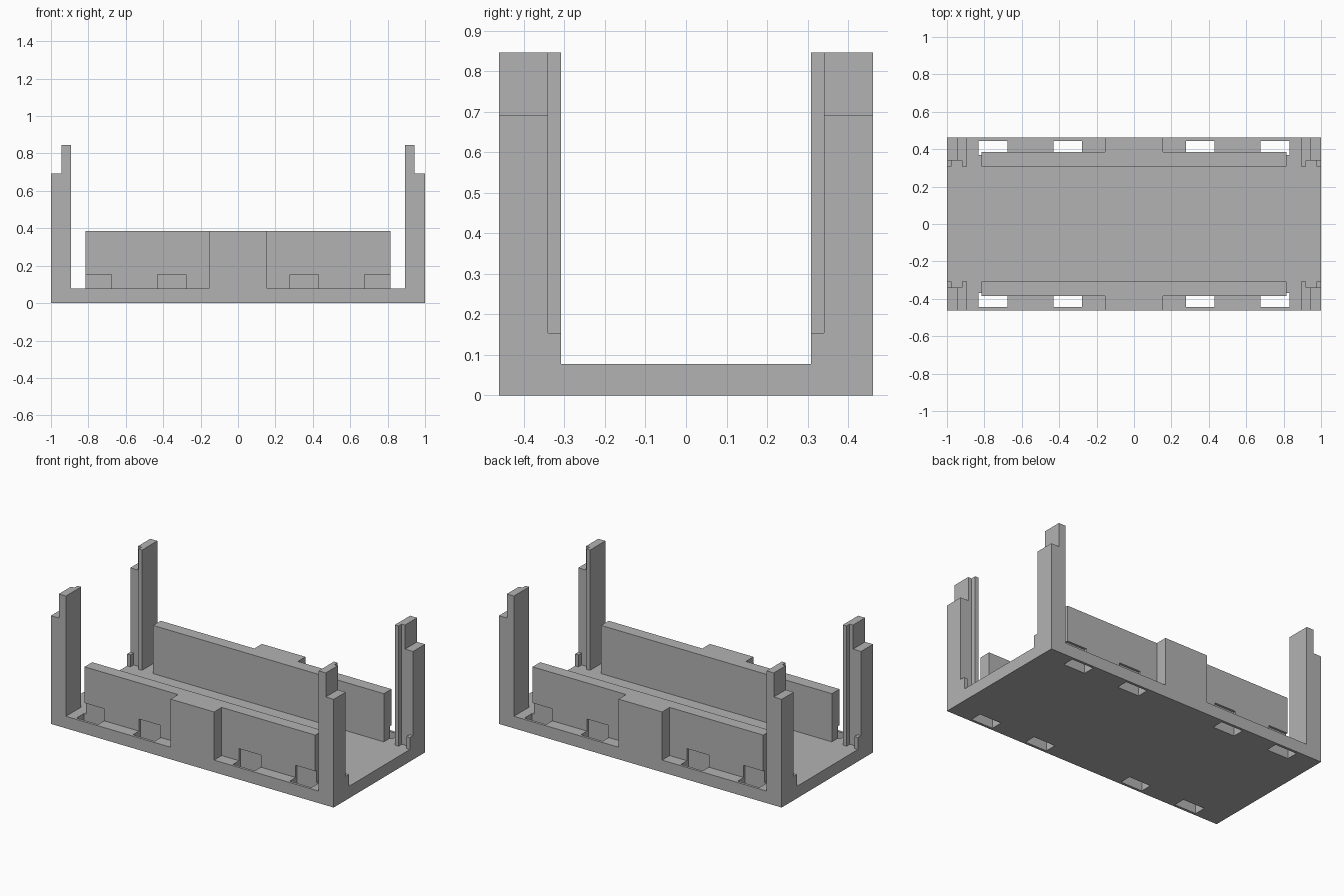
import bpy, bmesh

if "Cube" in bpy.data.objects:
    bpy.data.objects.remove(bpy.data.objects["Cube"], do_unlink=True)

LENGTH, DEPTH = 1.0, 0.4615        # half sizes of the tray
FLOOR, LIP, SHOULDER, TOP = 0.077, 0.154, 0.692, 0.846
INNER, OUTER = 0.308, 0.385        # side wall faces

grey = bpy.data.materials.new("plain grey")
grey.use_nodes = True
grey.diffuse_color = (0.45, 0.45, 0.45, 1)
grey.node_tree.nodes["Principled BSDF"].inputs["Base Color"].default_value = (0.45, 0.45, 0.45, 1)


def prism(name, outlines, mirror=""):
    """Extrude (outline, bottom, top) entries into one object, mirrored over the given axes."""
    bm = bmesh.new()
    for points, z0, z1 in outlines:
        face = bm.faces.new([bm.verts.new((x, y, z0)) for x, y in points])
        ext = bmesh.ops.extrude_face_region(bm, geom=[face])
        verts = [v for v in ext["geom"] if isinstance(v, bmesh.types.BMVert)]
        bmesh.ops.translate(bm, verts=verts, vec=(0, 0, z1 - z0))
    bmesh.ops.recalc_face_normals(bm, faces=bm.faces)
    mesh = bpy.data.meshes.new(name)
    bm.to_mesh(mesh)
    bm.free()
    mesh.materials.append(grey)
    obj = bpy.data.objects.new(name, mesh)
    bpy.context.collection.objects.link(obj)
    if mirror:
        mod = obj.modifiers.new("Mirror", "MIRROR")
        mod.use_axis = ["X" in mirror, "Y" in mirror, False]
        mod.use_mirror_merge = False
    return obj


def rect(x0, x1, y0, y1):
    return [(x0, y0), (x1, y0), (x1, y1), (x0, y1)]


def cut(obj, cutter):
    mod = obj.modifiers.new("Cut", "BOOLEAN")
    mod.operation = "DIFFERENCE"
    mod.solver = "EXACT"
    mod.object = cutter


# Clip slots through the floor that also notch the outer wall faces
slots = prism("slot_cutter", [(rect(x, x + 0.154, OUTER - 0.015, 0.445), -0.1, LIP)
                              for x in (0.277, 0.677)], "XY")
slots.hide_render = True
slots.hide_set(True)

# Floor plate
base = prism("base_plate", [(rect(-LENGTH, LENGTH, -DEPTH, DEPTH), 0, FLOOR)])
cut(base, slots)

# Long walls with a central block reaching the outer edge
wall, block = 0.816, 0.154
walls = prism("side_walls", [([(-wall, INNER), (wall, INNER), (wall, OUTER), (block, OUTER),
                               (block, DEPTH), (-block, DEPTH), (-block, OUTER), (-wall, OUTER)],
                              FLOOR, OUTER)], "Y")
cut(walls, slots)

# Corner posts: L-shaped section with a lowered outer shoulder
px, groove_x, groove_y, step = 0.894, 0.92, 0.34, 0.944
posts = prism("corner_posts", [([(px, INNER), (groove_x, INNER), (groove_x, groove_y),
                                 (LENGTH, groove_y), (LENGTH, DEPTH), (px, DEPTH)],
                                FLOOR, TOP)], "XY")
shoulder = prism("shoulder_cutter", [(rect(step, 1.1, 0.2, 0.6), SHOULDER, 1)], "XY")
shoulder.hide_render = True
shoulder.hide_set(True)
cut(posts, shoulder)

# Low lips that close the foot of each post groove
prism("groove_lips", [(rect(0.976, LENGTH, INNER, groove_y), FLOOR, LIP)], "XY")

# Bake modifiers, then drop the cutters
deps = bpy.context.evaluated_depsgraph_get()
deps.update()
for obj in [o for o in bpy.context.collection.objects if o.type == "MESH" and o.modifiers
            and o not in (slots, shoulder)]:
    baked = bpy.data.meshes.new_from_object(obj.evaluated_get(deps))
    obj.modifiers.clear()
    obj.data = baked
for cutter in (slots, shoulder):
    bpy.data.objects.remove(cutter, do_unlink=True)
